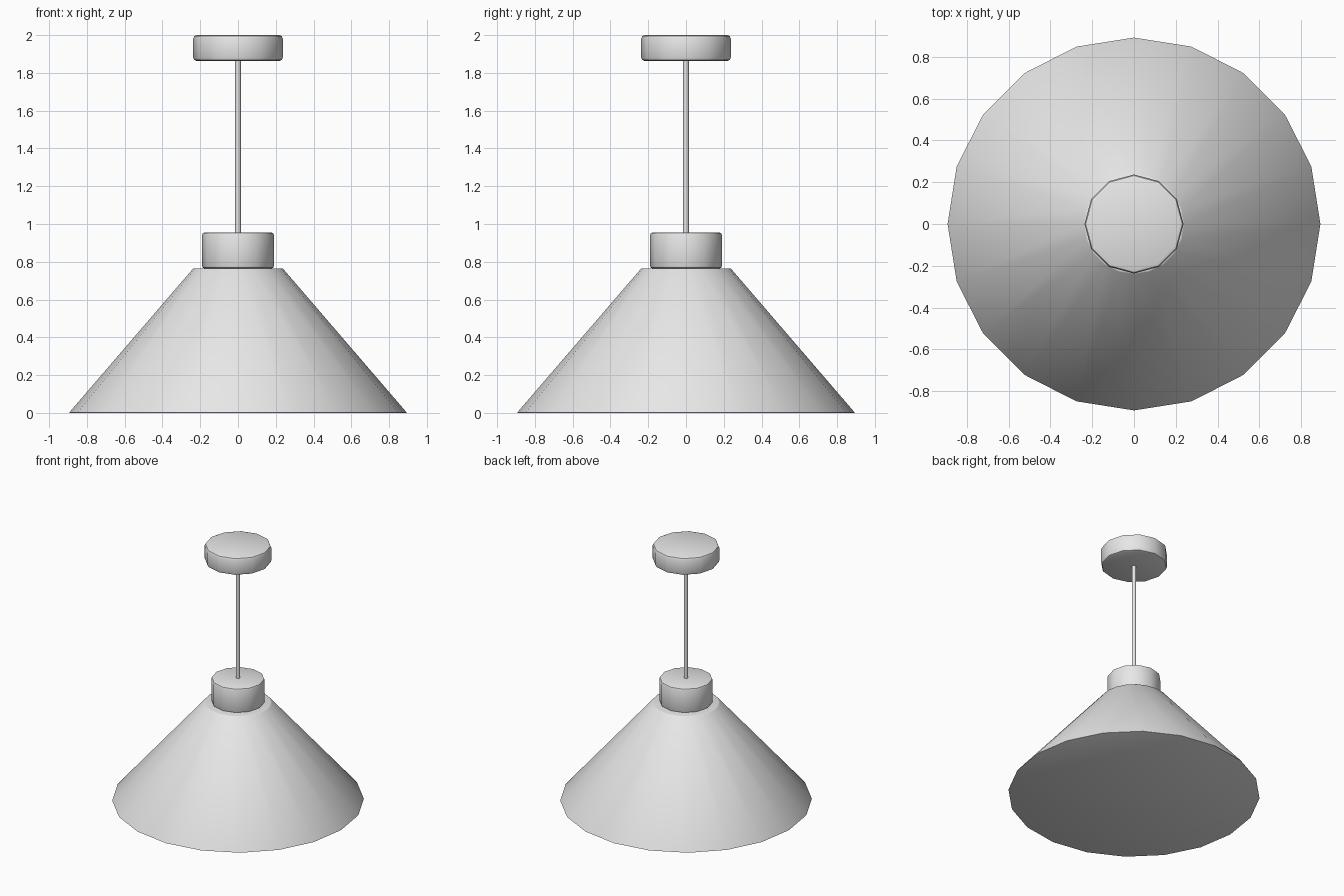
import bpy
import math

cube = bpy.data.objects.get("Cube")
if cube:
    bpy.data.objects.remove(cube, do_unlink=True)

# Single painted finish
grey = bpy.data.materials.new("light_grey")
grey.use_nodes = True
colour = (0.8, 0.8, 0.8, 1)
grey.diffuse_color = colour
grey.node_tree.nodes["Principled BSDF"].inputs["Base Color"].default_value = colour


def turned_part(name, sides, bottom_radius, top_radius, low, high, bevel=0):
    """Closed cylinder or cone between two heights, with softened rims."""
    bpy.ops.mesh.primitive_cone_add(
        vertices=sides, radius1=bottom_radius, radius2=top_radius,
        depth=high - low, location=(0, 0, (low + high) / 2))
    part = bpy.context.object
    part.name = part.data.name = name
    part.data.materials.append(grey)
    if bevel:
        mod = part.modifiers.new("soft_rims", "BEVEL")
        mod.width = bevel
        mod.segments = 2
        mod.limit_method = "ANGLE"
        mod.angle_limit = math.radians(40)
        bpy.ops.object.modifier_apply(modifier=mod.name)
    bpy.ops.object.shade_smooth_by_angle(angle=math.radians(40))
    return part


# Conical shade with a closed underside
turned_part("shade", 20, 0.895, 0.237, 0, 0.765, 0.005)
# Lamp holder collar
turned_part("collar", 12, 0.19, 0.19, 0.765, 0.955, 0.012)
# Hanging rod
turned_part("rod", 12, 0.015, 0.015, 0.94, 1.88)
# Ceiling canopy
turned_part("canopy", 12, 0.237, 0.237, 1.863, 2, 0.018)
